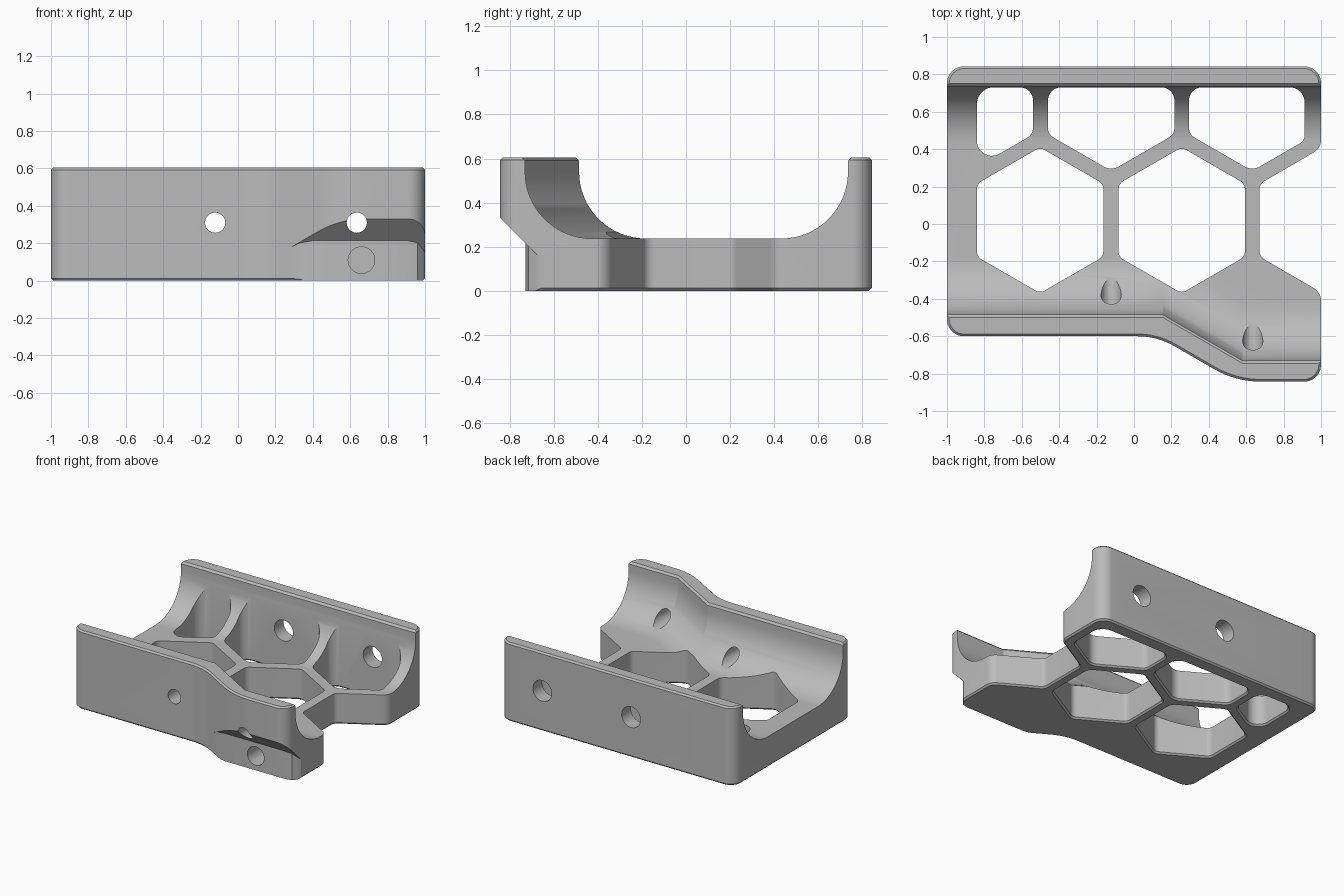
import bpy, bmesh, math
from mathutils import Vector

cube = bpy.data.objects.get("Cube")
if cube:
    bpy.data.objects.remove(cube)

H, FLOOR = 0.605, 0.237          # wall height and cradle floor height
CH = 0.012                       # edge chamfer


def rounded(corners, steps=8):
    """Counter-clockwise polygon from (x, y, radius) corners."""
    out = []
    for i, (x, y, r) in enumerate(corners):
        p = Vector((x, y))
        a = (Vector(corners[i - 1][:2]) - p).normalized()
        b = (Vector(corners[(i + 1) % len(corners)][:2]) - p).normalized()
        half = a.angle(b) / 2
        t = r / math.tan(half)
        c = p + (a + b).normalized() * (r / math.sin(half))
        s, e = p + a * t - c, p + b * t - c
        out += [c + s.lerp(e, k / steps).normalized() * r for k in range(steps + 1)]
    return out


def inset(poly, d):
    """Move every edge inwards by d (outwards if negative)."""
    out = []
    for i, p in enumerate(poly):
        u = (p - poly[i - 1]).normalized()
        v = (poly[(i + 1) % len(poly)] - p).normalized()
        m, n = Vector((-u.y, u.x)), Vector((-v.y, v.x))
        out.append(p + (m + n) * (d / (1 + m.dot(n))))
    return out


def loft(name, rings):
    """Closed solid through rings of equal point count."""
    bm = bmesh.new()
    loops = [[bm.verts.new(p) for p in ring] for ring in rings]
    n = len(loops[0])
    for lo, hi in zip(loops, loops[1:]):
        for i in range(n):
            j = (i + 1) % n
            bm.faces.new((lo[i], lo[j], hi[j], hi[i]))
    bm.faces.new(loops[0][::-1])
    bm.faces.new(loops[-1])
    bmesh.ops.recalc_face_normals(bm, faces=bm.faces)
    mesh = bpy.data.meshes.new(name)
    bm.to_mesh(mesh)
    bm.free()
    ob = bpy.data.objects.new(name, mesh)
    bpy.context.collection.objects.link(ob)
    return ob


def prism(name, poly, layers):
    return loft(name, [[(p.x, p.y, z) for p in inset(poly, d)] for z, d in layers])


def rod(name, x, z, r, y0, y1):
    ring = [(r * math.cos(k * math.tau / 32), r * math.sin(k * math.tau / 32)) for k in range(32)]
    return loft(name, [[(x + a, y, z + b) for a, b in ring] for y in (y0, y1)])


# Body outline: stepped front edge, half hexagon notch on the left end
outline = rounded([
    (-1, -0.6, 0.09), (0.124, -0.6, 0.4), (0.545, -0.843, 0.5), (1, -0.843, 0.09),
    (1, -0.365, 0.08), (0.672, -0.175, 0.05), (0.672, 0.215, 0.05), (1, 0.405, 0.08),
    (1, 0.843, 0.09), (-1, 0.843, 0.09)])
body = prism("cradle_bracket", outline, [(0, CH), (CH, 0), (H - CH, 0), (H, CH)])
cutters = []


# Cradle trough, widening towards the left end
def trough_ring(x, front, back=0.735, r=0.303, n=16):
    arc = [math.radians(90 * k / n) for k in range(n + 1)]
    zc = FLOOR + r
    ring = [(x, front - 0.015 - 0.2, H + 0.2), (x, front, H - 0.015)]
    ring += [(x, front + r - r * math.cos(a), zc - r * math.sin(a)) for a in arc]
    ring += [(x, back - r + r * math.sin(a), zc - r * math.cos(a)) for a in arc]
    return ring + [(x, back, H - 0.015), (x, back + 0.215, H + 0.2)]


cutters.append(loft("trough_cutter", [trough_ring(x, f) for x, f in (
    (-1.1, -0.485), (0.155, -0.485), (0.58, -0.73), (1.1, -0.73))]))

# Honeycomb pockets
R, W = 0.39, 0.338
pockets = []
for cx in (-0.502, 0.255):
    pockets.append([(cx + R * math.cos(math.radians(a)), 0.02 + R * math.sin(math.radians(a)), 0.05)
                    for a in range(30, 390, 60)])
TOP, LOW, TIP = 0.731, 0.479, 0.284
pockets.append([(-0.84, 0.305, 0.08), (-0.54, LOW, 0.06), (-0.54, TOP, 0.07), (-0.84, TOP, 0.09)])
pockets.append([(-0.122, TIP, 0.08), (0.216, LOW, 0.06), (0.216, TOP, 0.07),
                (-0.46, TOP, 0.07), (-0.46, LOW, 0.06)])
pockets.append([(0.632, TIP, 0.08), (0.912, 0.445, 0.05), (0.912, TOP, 0.08),
                (0.294, TOP, 0.07), (0.294, LOW, 0.06)])
for i, corners in enumerate(pockets):
    cutters.append(prism(f"pocket_cutter_{i}", rounded(corners),
                         [(-0.01, -CH - 0.01), (CH, 0), (H + 0.1, 0)]))

# Undercut below the front bulge, with a sloping ceiling
rings = []
for x, y in ((0.2, -0.645), (0.28, -0.69), (0.33, -0.715), (0.4, -0.727),
             (0.91, -0.727), (0.96, -0.715), (0.99, -0.68), (1.02, -0.62)):
    z = -0.513 - max(y, -0.727) if x < 0.9 else 0.214 - (y + 0.727)
    rings.append([(x, y, -0.1), (x, y, z), (x, -1.1, z - 1.1 * -1 + y), (x, -1.1, -0.1)])
cutters.append(loft("undercut_cutter", rings))

# Screw holes: narrow in the front wall, wide in the back wall, one blind hole
for i, x in enumerate((-0.122, 0.635)):
    cutters.append(rod(f"front_hole_cutter_{i}", x, 0.31, 0.054, -1, 0))
    cutters.append(rod(f"back_hole_cutter_{i}", x, 0.31, 0.08, 0.5, 1))
cutters.append(rod("blind_hole_cutter", 0.66, 0.11, 0.071, -1, -0.5))

# Cut everything out of the body
bpy.context.view_layer.objects.active = body
for cutter in cutters:
    cutter.hide_render = True
    mod = body.modifiers.new("cut", 'BOOLEAN')
    mod.operation, mod.solver, mod.object = 'DIFFERENCE', 'EXACT', cutter
    bpy.ops.object.modifier_apply(modifier=mod.name)
    bpy.data.objects.remove(cutter)

# Plain grey finish
grey = bpy.data.materials.new("plain grey")
grey.use_nodes = True
grey.diffuse_color = (0.5, 0.5, 0.5, 1)
grey.node_tree.nodes["Principled BSDF"].inputs["Base Color"].default_value = (0.5, 0.5, 0.5, 1)
body.data.materials.clear()
body.data.materials.append(grey)
for ob in bpy.context.selected_objects:
    ob.select_set(False)
body.select_set(True)
bpy.ops.object.shade_smooth_by_angle(angle=math.radians(25))
